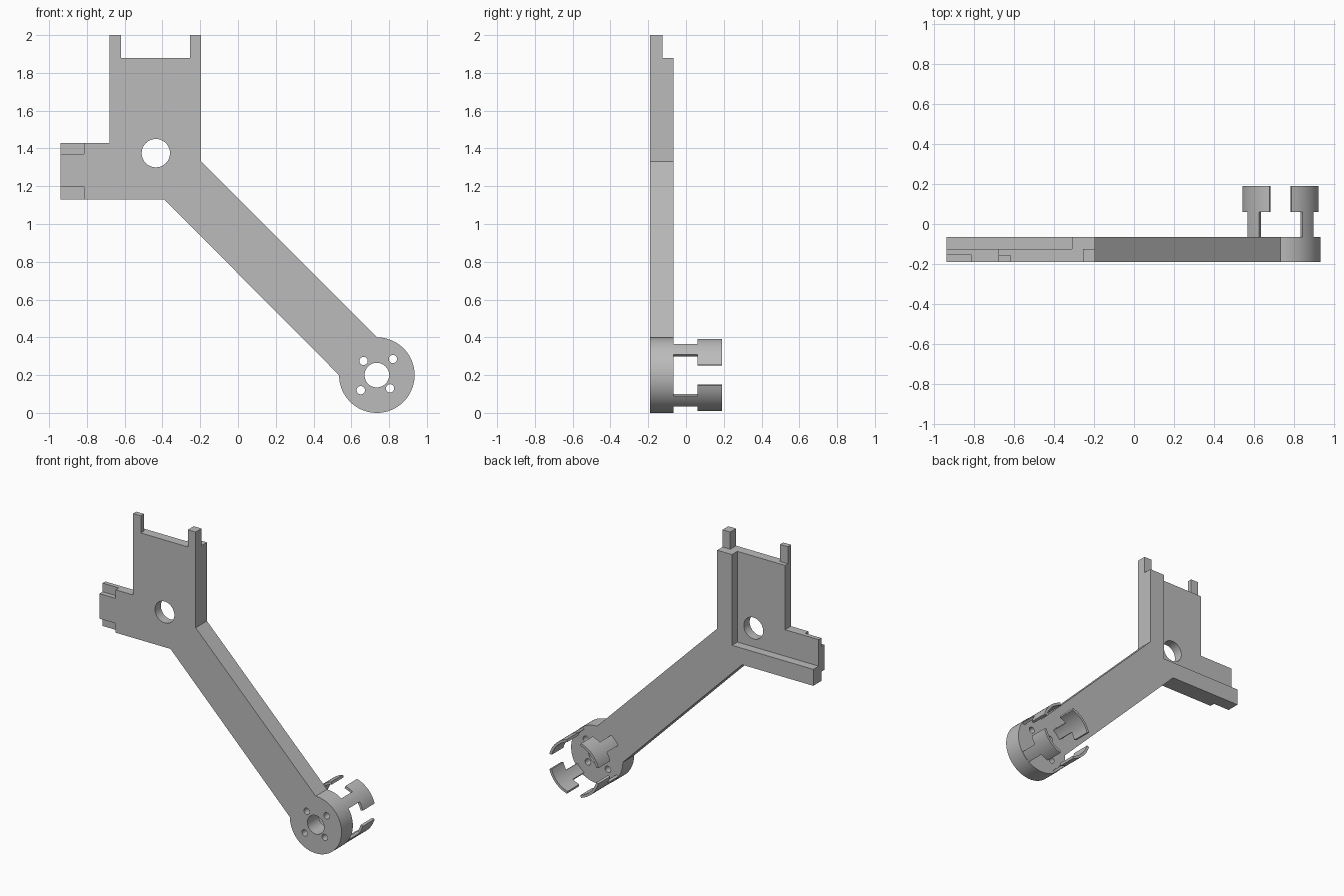
import bpy
import bmesh
from math import cos, sin, radians

if "Cube" in bpy.data.objects:
    bpy.data.objects.remove(bpy.data.objects["Cube"])

FRONT, MID, BACK = -0.19, -0.125, -0.065     # depth layers of the plate
HUB_X, HUB_Z, HUB_R = 0.735, 0.2, 0.2

grey = bpy.data.materials.new("plain grey")
grey.use_nodes = True
grey.diffuse_color = (0.5, 0.5, 0.5, 1)
grey.node_tree.nodes["Principled BSDF"].inputs["Base Color"].default_value = grey.diffuse_color


def make_object(name, bm):
    bmesh.ops.recalc_face_normals(bm, faces=bm.faces)
    mesh = bpy.data.meshes.new(name)
    bm.to_mesh(mesh)
    bm.free()
    mesh.materials.append(grey)
    obj = bpy.data.objects.new(name, mesh)
    bpy.context.collection.objects.link(obj)
    return obj


def prism(name, outline, y0, y1):
    """Extrude an (x, z) outline along y."""
    bm = bmesh.new()
    face = bm.faces.new([bm.verts.new((x, y0, z)) for x, z in outline])
    new = bmesh.ops.extrude_face_region(bm, geom=[face])["geom"]
    verts = [v for v in new if isinstance(v, bmesh.types.BMVert)]
    bmesh.ops.translate(bm, verts=verts, vec=(0, y1 - y0, 0))
    return make_object(name, bm)


def circle(x, z, r, start=0, end=360, steps=48):
    angles = [radians(start + (end - start) * i / steps) for i in range(steps)]
    return [(x + r * cos(a), z + r * sin(a)) for a in angles]


def activate(obj):
    bpy.ops.object.select_all(action="DESELECT")
    obj.select_set(True)
    bpy.context.view_layer.objects.active = obj


def apply(obj, modifier):
    activate(obj)
    bpy.ops.object.modifier_apply(modifier=modifier.name)


def cut(obj, outline, y0=-0.5, y1=0.5):
    cutter = prism("cutter", outline, y0, y1)
    cutter.hide_render = True
    mod = obj.modifiers.new("cut", "BOOLEAN")
    mod.operation = "DIFFERENCE"
    mod.solver = "EXACT"
    mod.object = cutter
    apply(obj, mod)
    bpy.data.objects.remove(cutter)


def cut_box(obj, x0, x1, z0, z1, y0, y1):
    cut(obj, [(x0, z0), (x1, z0), (x1, z1), (x0, z1)], y0, y1)


# Bracket plate, diagonal arm and round hub in one outline
outline = [(-0.94, 1.43), (-0.94, 1.13), (-0.39, 1.13), (HUB_X - HUB_R, HUB_Z)]
outline += circle(HUB_X, HUB_Z, HUB_R, 180, 450, 72)[1:]
outline += [(HUB_X, HUB_Z + HUB_R), (-0.195, 1.33), (-0.195, 2), (-0.255, 2), (-0.255, 1.88),
            (-0.62, 1.88), (-0.62, 2), (-0.68, 2), (-0.68, 1.43)]
bracket = prism("bracket_arm", outline, FRONT, BACK)

# Rear pocket, leaving an L-shaped rib
cut_box(bracket, -1.1, -0.31, 1.245, 2.1, MID, 0.1)
# Thinner top tabs
cut_box(bracket, -0.4, -0.1, 1.88, 2.1, MID, 0.1)
cut_box(bracket, -0.8, -0.5, 1.88, 2.1, -0.155, 0.1)
# Front corner notches of the side tab
cut_box(bracket, -1.1, -0.815, 1.37, 1.5, -0.3, -0.155)
cut_box(bracket, -1.1, -0.815, 1.0, 1.195, -0.3, -0.155)

# Through holes: plate, hub bore and screw holes
cut(bracket, circle(-0.435, 1.375, 0.075))
cut(bracket, circle(HUB_X, HUB_Z, 0.065))
for x, z in [(0.665, 0.275), (0.82, 0.285), (0.65, 0.12), (0.805, 0.13)]:
    cut(bracket, circle(x, z, 0.022, steps=24))

parts = [bracket]

# Four curved T-shaped clips behind the hub
offsets = [-29, -23, -17, -11.5, -6, 0, 6, 11.5, 17, 23, 29]
for name, middle in [("upper_left", 45), ("upper_right", 135),
                     ("lower_right", 225), ("lower_left", 315)]:
    bm = bmesh.new()
    rows = []
    for y in (BACK, 0.06, 0.19):
        ring = circle(HUB_X, HUB_Z, 1, 0, 1, 0)
        for o in offsets:
            a = radians(middle + o)
            ring.append(bm.verts.new((HUB_X + 0.198 * cos(a), y, HUB_Z + 0.198 * sin(a))))
        rows.append(ring)
    for i in range(len(offsets) - 1):
        for j in range(2):
            if j == 1 or abs(offsets[i] + offsets[i + 1]) < 23:
                bm.faces.new([rows[j][i], rows[j][i + 1], rows[j + 1][i + 1], rows[j + 1][i]])
    bmesh.ops.delete(bm, geom=[v for v in bm.verts if not v.link_faces], context="VERTS")
    bm.normal_update()
    # Thicken inward
    inner = bmesh.ops.extrude_face_region(bm, geom=bm.faces[:], use_keep_orig=True)["geom"]
    for v in inner:
        if isinstance(v, bmesh.types.BMVert):
            v.co.x = HUB_X + (v.co.x - HUB_X) * 0.91
            v.co.z = HUB_Z + (v.co.z - HUB_Z) * 0.91
    parts.append(make_object(name + "_clip", bm))

for obj in parts:
    activate(obj)
    bpy.ops.object.shade_smooth_by_angle(angle=radians(30))
